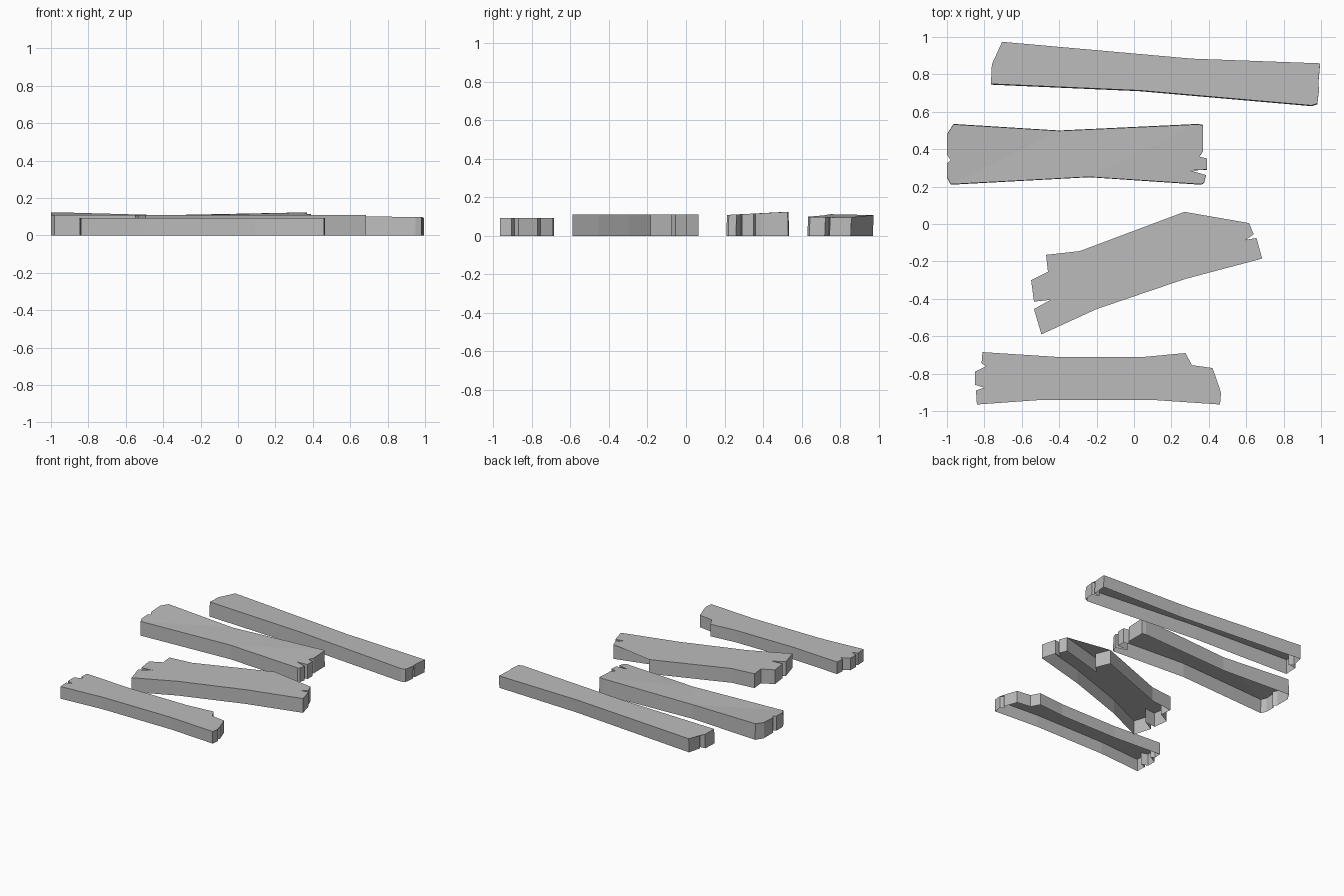
import bpy
import bmesh

# Remove only the default cube
default_cube = bpy.data.objects.get("Cube")
if default_cube:
    bpy.data.objects.remove(default_cube, do_unlink=True)

# Single grey material shared by every plank
GREY = (0.5, 0.5, 0.5, 1.0)
grey = bpy.data.materials.new("plank_grey")
grey.use_nodes = True
grey.diffuse_color = GREY
shader = next(n for n in grey.node_tree.nodes if n.type == "BSDF_PRINCIPLED")
shader.inputs["Base Color"].default_value = GREY


def build_plank(name, outline, height, top_shift=0.0, top_taper=1.0):
    """Raise a ragged outline (in hundredths) into a plank shell, open underneath."""
    points = [(x / 100, y / 100) for x, y in outline]
    ys = [y for x, y in points]
    middle = (min(ys) + max(ys)) / 2

    bm = bmesh.new()
    lower = [bm.verts.new((x, y, 0)) for x, y in points]
    upper = [bm.verts.new((x, middle + (y - middle) * top_taper + top_shift, height(x, y)))
             for x, y in points]

    # Side walls follow the outline
    count = len(points)
    for i in range(count):
        j = (i + 1) % count
        bm.faces.new((lower[i], lower[j], upper[j], upper[i]))

    # Top board surface, split so that a gentle warp stays clean
    top = bm.faces.new(upper)
    bmesh.ops.triangulate(bm, faces=[top], quad_method="BEAUTY", ngon_method="BEAUTY")

    mesh = bpy.data.meshes.new(name)
    bm.to_mesh(mesh)
    bm.free()
    mesh.materials.append(grey)
    plank = bpy.data.objects.new(name, mesh)
    bpy.context.scene.collection.objects.link(plank)
    return plank


def tilted_height(x, y):
    """Top surface that falls towards the left end and the back."""
    return 0.104 - 0.009 * x - 0.02 * (y - 0.8)


def curled_height(x, y):
    """Top surface whose back corners curl upwards."""
    end = max(0.0, abs(x + 0.3) - 0.2)
    return 0.108 + 0.033 * end * (y - 0.21) / 0.32


# Long rear plank with a split at each end
build_plank("rear_plank", [
    (-76.5, 74.5), (3, 71), (95, 63), (98, 64), (99, 72), (93.5, 74),
    (98.5, 74.5), (99.5, 85.5), (31, 88), (-70.5, 97), (-73, 87),
    (-69, 85.5), (-76, 85),
], tilted_height, top_shift=0.004)

# Broad plank with a narrow waist and worn corners
build_plank("waisted_plank", [
    (-98, 21), (-24, 25), (36, 21), (37.5, 22), (38.5, 26), (30, 28.5),
    (39, 29), (39, 35), (35, 36), (37, 39), (37, 53), (34, 53.5),
    (-40, 50), (-96.5, 53.5), (-100, 48), (-100, 37), (-98, 34),
    (-100, 32.5), (-100, 25),
], curled_height, top_taper=0.985)

# Diagonal plank with deep broken steps
build_plank("diagonal_plank", [
    (-49.5, -59), (-20, -45.5), (27, -29.5), (68.5, -18.5), (65.5, -7.5),
    (59.5, -8.5), (64, -5.5), (61.5, 0.5), (26.5, -9), (31.5, -4.5),
    (27, 6.5), (-29, -14.5), (-47, -16.5), (-46, -25.5), (-55, -30),
    (-53.5, -41.5), (-44.5, -40.5), (-53.5, -45.5),
], lambda x, y: 0.11)

# Front plank with chipped ends
build_plank("front_plank", [
    (-84, -96.5), (-49, -94), (9, -94), (46, -96.5), (46.5, -90.5),
    (43.5, -89), (45.5, -87), (42, -77), (31, -75.5), (27.5, -69),
    (6, -71), (-42, -71), (-81, -68.5), (-81.5, -74.5), (-79, -76),
    (-85, -79), (-85, -86), (-80, -87.5), (-84.5, -89),
], lambda x, y: 0.093)
